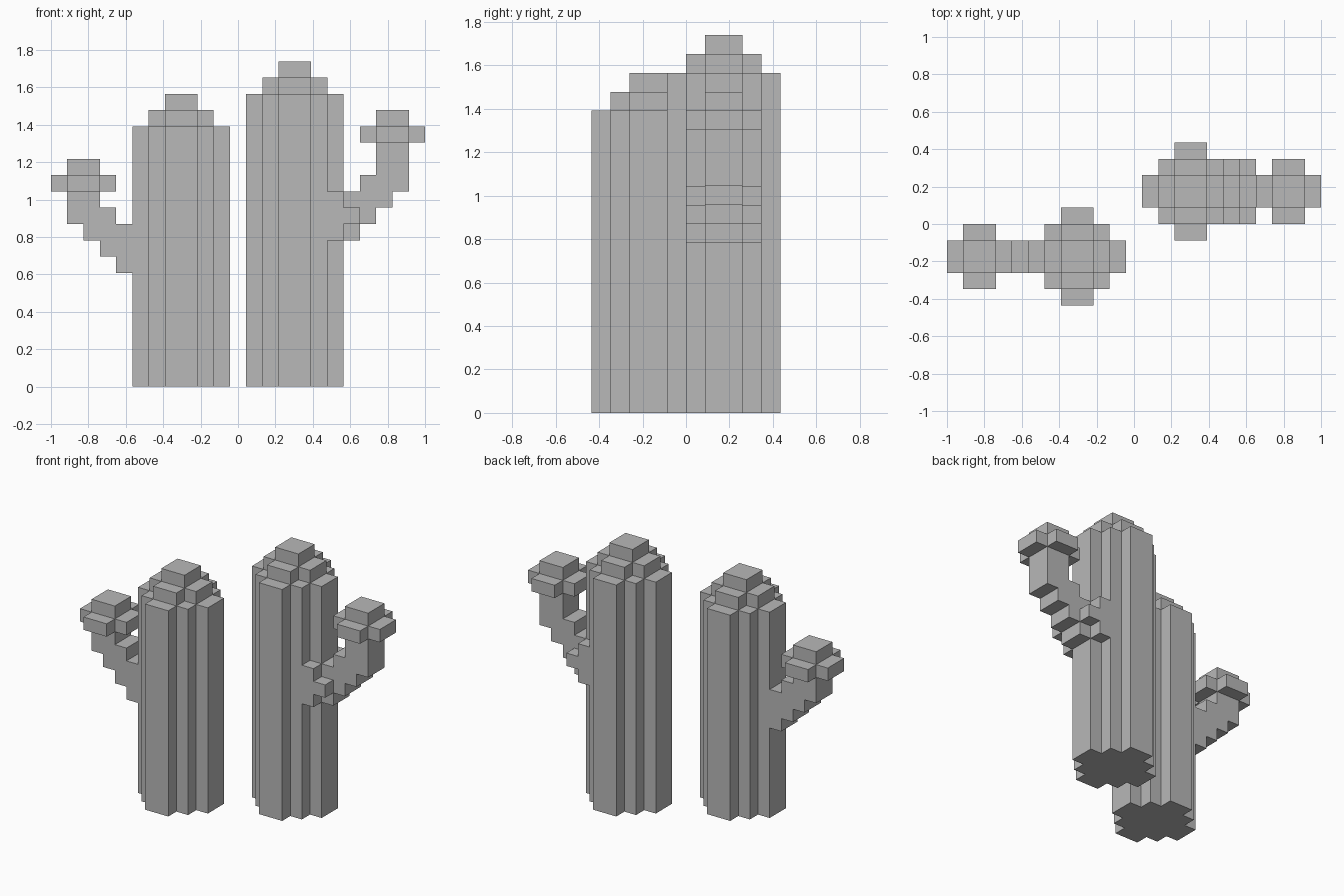
import bpy
import bmesh
from mathutils import Vector

cube = bpy.data.objects.get("Cube")
if cube:
    bpy.data.objects.remove(cube, do_unlink=True)

U = 2 / 23                          # size of one block
ORIGIN = Vector((11.5, 5, 0))       # block-grid point that sits at the world origin

grey = bpy.data.materials.new("plain grey")
grey.use_nodes = True
grey.diffuse_color = (0.48, 0.48, 0.48, 1)
grey.node_tree.nodes["Principled BSDF"].inputs["Base Color"].default_value = grey.diffuse_color


def prism(name, outline, sweep):
    """Extrude a closed outline of block-grid points along a sweep vector."""
    bm = bmesh.new()
    face = bm.faces.new([bm.verts.new((Vector(p) - ORIGIN) * U) for p in outline])
    swept = bmesh.ops.extrude_face_region(bm, geom=[face], use_keep_orig=True)["geom"]
    verts = [v for v in swept if isinstance(v, bmesh.types.BMVert)]
    bmesh.ops.translate(bm, verts=verts, vec=Vector(sweep) * U)
    bmesh.ops.recalc_face_normals(bm, faces=bm.faces)
    mesh = bpy.data.meshes.new(name)
    bm.to_mesh(mesh)
    bm.free()
    mesh.materials.append(grey)
    bpy.context.collection.objects.link(bpy.data.objects.new(name, mesh))


def stepped_tier(name, centre, n, z, height):
    """Stepped round tier: a square for n=1, a plus for n=2, a ribbed column for n=3."""
    quarter = []
    for i in range(n):
        quarter.append((n - i, i + 1))
        if i < n - 1:
            quarter.append((n - i - 1, i + 1))
    outline = []
    for turn in range(4):
        outline += quarter
        quarter = [(-y, x) for x, y in quarter]
    cx, cy = centre
    prism(name, [(cx + x, cy + y, z) for x, y in outline], (0, 0, height))


def side_slab(name, profile, y, depth):
    """Slab with an x-z profile, swept towards the back."""
    prism(name, [(x, y, z) for x, z in profile], (0, depth, 0))


def cactus(side, centre, height, arm, bud):
    # ribbed trunk with a two-step crown
    stepped_tier(side + "_trunk", centre, 3, 0, height)
    stepped_tier(side + "_crown_lower", centre, 2, height, 1)
    stepped_tier(side + "_crown_top", centre, 1, height + 1, 1)
    # staircase arm ending in a bud
    side_slab(side + "_arm", arm, centre[1] - 1, 2)
    x, z = bud
    stepped_tier(side + "_bud_lower", (x, centre[1]), 2, z, 1)
    stepped_tier(side + "_bud_top", (x, centre[1]), 1, z + 1, 1)


cactus("right", (8, 3), 16,
       [(5, 7), (4, 7), (4, 8), (3, 8), (3, 9), (2, 9), (2, 10), (1, 10),
        (1, 12), (3, 12), (3, 11), (4, 11), (4, 10), (5, 10)], (2, 12))

cactus("left", (15, 7), 18,
       [(18, 9), (19, 9), (19, 10), (20, 10), (20, 11), (21, 11), (21, 12), (22, 12),
        (22, 15), (20, 15), (20, 13), (19, 13), (19, 12), (18, 12)], (21, 15))

# thickened root on both sides of the left arm
for label, y in (("front", 5), ("back", 8)):
    side_slab("left_arm_root_" + label,
              [(17, 9), (18, 9), (18, 10), (19, 10), (19, 11), (18, 11), (18, 12), (17, 12)], y, 1)
